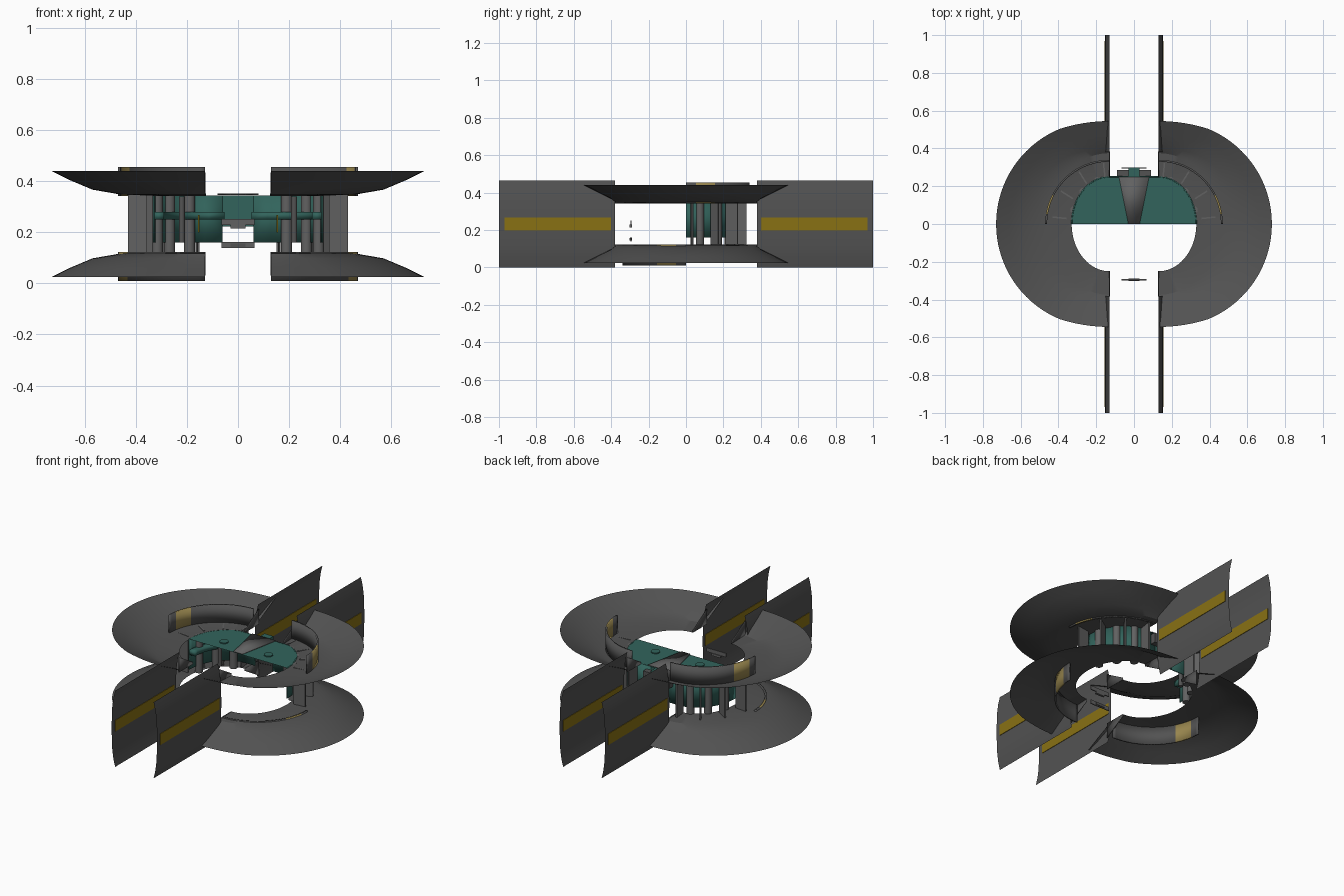
import bpy, bmesh, math
from math import sin, cos, pi

if "Cube" in bpy.data.objects:
    bpy.data.objects.remove(bpy.data.objects["Cube"])

H = 0.465      # overall height
CX = 0.13      # distance of each half from the centre line


def material(name, rgb):
    m = bpy.data.materials.new(name)
    m.diffuse_color = (*rgb, 1)
    m.use_nodes = True
    m.node_tree.nodes["Principled BSDF"].inputs["Base Color"].default_value = m.diffuse_color
    return m


GREY = material("dark grey", (0.085, 0.085, 0.085))
LIGHT = material("mid grey", (0.12, 0.12, 0.12))
YELLOW = material("yellow", (0.25, 0.165, 0.007))
TAN = material("tan", (0.33, 0.25, 0.08))
TEAL = material("teal", (0.032, 0.127, 0.107))


def finish(name, bm, mats, thick=0, smooth=True):
    bmesh.ops.remove_doubles(bm, verts=bm.verts, dist=1e-5)
    bmesh.ops.recalc_face_normals(bm, faces=bm.faces)
    me = bpy.data.meshes.new(name)
    bm.to_mesh(me)
    bm.free()
    ob = bpy.data.objects.new(name, me)
    bpy.context.collection.objects.link(ob)
    for m in mats:
        me.materials.append(m)
    if thick:
        mod = ob.modifiers.new("thickness", 'SOLIDIFY')
        mod.thickness = thick
        mod.offset = 0
    if smooth:
        bpy.ops.object.select_all(action='DESELECT')
        ob.select_set(True)
        bpy.context.view_layer.objects.active = ob
        bpy.ops.object.shade_smooth_by_angle(angle=math.radians(25))
    return ob


def grid(name, rows, mats, thick=0, rule=None):
    """Skin a sheet over equally long rows of points."""
    bm = bmesh.new()
    vs = [[bm.verts.new(p) for p in r] for r in rows]
    for i in range(len(rows) - 1):
        for j in range(len(rows[0]) - 1):
            f = bm.faces.new((vs[i][j], vs[i][j + 1], vs[i + 1][j + 1], vs[i + 1][j]))
            if rule:
                f.material_index = rule(j)
    return finish(name, bm, mats, thick)


def box(name, loc, size, mat, rot=0):
    bm = bmesh.new()
    bmesh.ops.create_cube(bm, size=1)
    for v in bm.verts:
        v.co = (v.co.x * size[0], v.co.y * size[1], v.co.z * size[2])
    ob = finish(name, bm, [mat], smooth=False)
    ob.location = loc
    ob.rotation_euler.z = rot
    return ob


def cylinder(name, loc, r, h, mat):
    bm = bmesh.new()
    bmesh.ops.create_cone(bm, cap_ends=True, segments=20, radius1=r, radius2=r, depth=h)
    ob = finish(name, bm, [mat])
    ob.location = loc
    return ob


def arc_point(s, rx, ry, u, z):
    """Half oval beside the centre line, with a straight run where rx > ry."""
    run = max(rx - ry, 0)
    return (s * (CX + run * min(1, 4 * (1 - abs(u) / (pi / 2))) + (rx - run) * cos(u)), ry * sin(u), z)


N = 48
DISC = [(0.60, 0.545, 0.025), (0.53, 0.475, 0.06), (0.44, 0.40, 0.098),
        (0.33, 0.375, 0.117), (0.20, 0.25, 0.122)]
# plate section: offset from the centre line against height
SECTION = [(0.13, 0), (0.142, 0.05), (0.15, 0.11), (0.153, 0.2),
           (0.153, 0.265), (0.15, 0.355), (0.142, 0.415), (0.13, H)]

for s in (-1, 1):
    side = "left" if s < 0 else "right"
    for up in (False, True):
        level = "upper" if up else "lower"

        def flip(p):
            return (p[0], -p[1], H - p[2]) if up else p

        # flared half disc
        rows = [[flip(arc_point(s, rx, ry, -pi / 2 + pi * i / N, z)) for i in range(N + 1)]
                for rx, ry, z in DISC]
        grid(f"{side}_{level}_disc", rows, [GREY])

        # quarter ring band with a tan patch near its outer end
        rows = [[flip((s * (CX + 0.335 * cos(a)), -0.335 * sin(a), z))
                 for a in [pi / 2 * i / 30 for i in range(31)]] for z in (0.01, 0.122)]
        grid(f"{side}_{level}_ring", rows, [GREY, TAN], 0.01,
             lambda j: 1 if 3 <= j <= 8 else 0)

        # gussets joining the plates to the discs
        for e in (-1, 1):
            rows = [[flip((s * CX, e * 0.25, 0.122)), flip((s * CX, e * 0.385, 0.122))],
                    [flip((s * CX, e * 0.25, 0.110)), flip((s * CX, e * 0.385, 0.03))]]
            grid(f"{side}_{level}_gusset", rows, [GREY], 0.004)

    # long vertical plates with yellow stripes
    for e in (-1, 1):
        end = "front" if e < 0 else "back"
        grid(f"{side}_{end}_plate",
             [[(s * x, e * 0.38, z), (s * x, e * 1.0, z)] for x, z in SECTION], [GREY])
        box(f"{side}_{end}_stripe", (s * 0.153, e * 0.685, 0.233), (0.006, 0.57, 0.068), YELLOW)

    # radial fins between the discs
    for a in (6, 32, 58, 84):
        t = math.radians(a)
        x, y = CX + 0.265 * cos(t), 0.285 * sin(t) + 0.003
        box(f"{side}_fin", (s * x, y, 0.235), (0.075, 0.008, 0.225), LIGHT,
            t if s > 0 else pi - t)

    # round pillars around the body
    for a in (18, 45, 72):
        t = math.radians(a)
        cylinder(f"{side}_pillar", (s * (CX + 0.195 * cos(t)), 0.24 * sin(t), 0.233),
                 0.022, 0.222, LIGHT)

    # teal body wall and roof, open at the front
    outline = [(0.06, 0.25)] + [(CX + 0.2 * sin(pi / 2 * i / 16), 0.25 * cos(pi / 2 * i / 16))
                                for i in range(17)]
    grid(f"{side}_body_wall", [[(s * x, y, z) for x, y in outline] for z in (0.16, 0.345)],
         [TEAL], 0.006)
    roof = [(0, 0.25)] + outline
    grid(f"{side}_body_roof", [[(s * x, y, 0.345) for x, y in roof],
                               [(s * x, 0, 0.345) for x, y in roof]], [TEAL])
    # inner ledge and roof knob
    grid(f"{side}_inner_ledge", [[(s * x * k, y * k, 0.265) for x, y in outline]
                                 for k in (1, 0.88)], [TEAL], 0.03)
    cylinder(f"{side}_roof_knob", (s * 0.15, 0.08, 0.347), 0.025, 0.008, TEAL)
    cylinder(f"{side}_inner_post", (s * 0.22, 0.14, 0.25), 0.012, 0.18, GREY)

# centre of the back wall above the doorway
box("centre_wall", (0, 0.25, 0.284), (0.12, 0.006, 0.122), TEAL)
# tapered grey strip on the roof
grid("roof_strip", [[(-0.08, 0.25, 0.349), (0.08, 0.25, 0.349)],
                    [(-0.03, 0.0, 0.349), (0.03, 0.0, 0.349)]], [LIGHT], 0.004)
# back housing
box("back_housing", (0, 0.268, 0.295), (0.18, 0.036, 0.06), GREY)
box("back_hatch", (0, 0.272, 0.315), (0.06, 0.055, 0.06), TEAL)
box("back_sill", (0, 0.297, 0.295), (0.13, 0.006, 0.03), LIGHT)
# small floating front pieces
box("front_bar", (0, -0.295, 0.24), (0.13, 0.006, 0.024), LIGHT)
box("front_bar_tab", (0, -0.295, 0.222), (0.06, 0.014, 0.014), LIGHT)
box("front_step", (0, -0.295, 0.15), (0.13, 0.006, 0.024), LIGHT)
box("front_step_tab", (0, -0.295, 0.15), (0.06, 0.014, 0.014), GREY)
